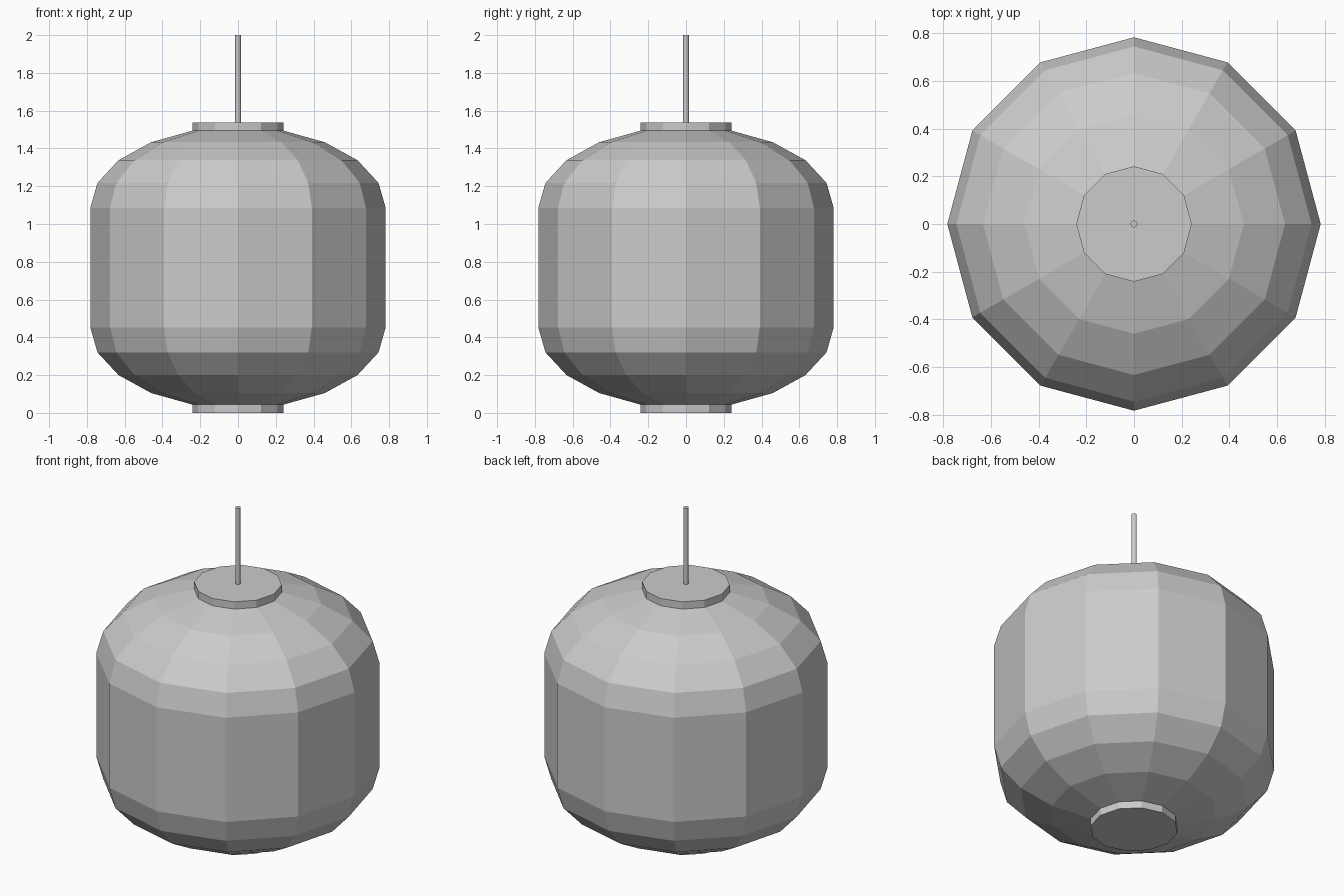
import bpy, bmesh, math

cube = bpy.data.objects.get("Cube")
if cube:
    bpy.data.objects.remove(cube, do_unlink=True)

grey = bpy.data.materials.new("paper grey")
grey.use_nodes = True
colour = (0.6, 0.6, 0.6, 1)
grey.diffuse_color = colour
grey.node_tree.nodes["Principled BSDF"].inputs["Base Color"].default_value = colour


def lathe(name, profile, sides):
    """Closed, flat-shaded solid turned from (radius, height) points."""
    bm = bmesh.new()
    rings = []
    for r, z in profile:
        angles = [math.tau * i / sides for i in range(sides)]
        rings.append([bm.verts.new((r * math.cos(a), r * math.sin(a), z)) for a in angles])
    for low, high in zip(rings, rings[1:]):
        for i in range(sides):
            j = (i + 1) % sides
            bm.faces.new((low[i], low[j], high[j], high[i]))
    bm.faces.new(rings[0][::-1])
    bm.faces.new(rings[-1])
    mesh = bpy.data.meshes.new(name)
    bm.to_mesh(mesh)
    bm.free()
    mesh.materials.append(grey)
    obj = bpy.data.objects.new(name, mesh)
    bpy.context.collection.objects.link(obj)
    return obj


SIDES = 12
RADIUS, MIDDLE, HALF_WALL, DOME = 0.782, 0.769, 0.316, 0.43
TOP = 2 * MIDDLE

# Lantern shade: straight wall between two elliptical domes
arc = [math.radians(18 * i) for i in range(5)]
upper = [(RADIUS * math.cos(a), HALF_WALL + DOME * math.sin(a)) for a in arc]
lower = [(r, -h) for r, h in reversed(upper)]
lathe("lantern_shade", [(r, MIDDLE + h) for r, h in lower + upper], SIDES)

# Collars closing both ends
collar_radius, rim = upper[-1]
lathe("bottom_collar", [(collar_radius, 0), (collar_radius, MIDDLE - rim)], SIDES)
lathe("top_collar", [(collar_radius, MIDDLE + rim), (collar_radius, TOP)], SIDES)

# Hanging rod
lathe("hanging_rod", [(0.015, TOP - 0.01), (0.015, 2)], SIDES)
